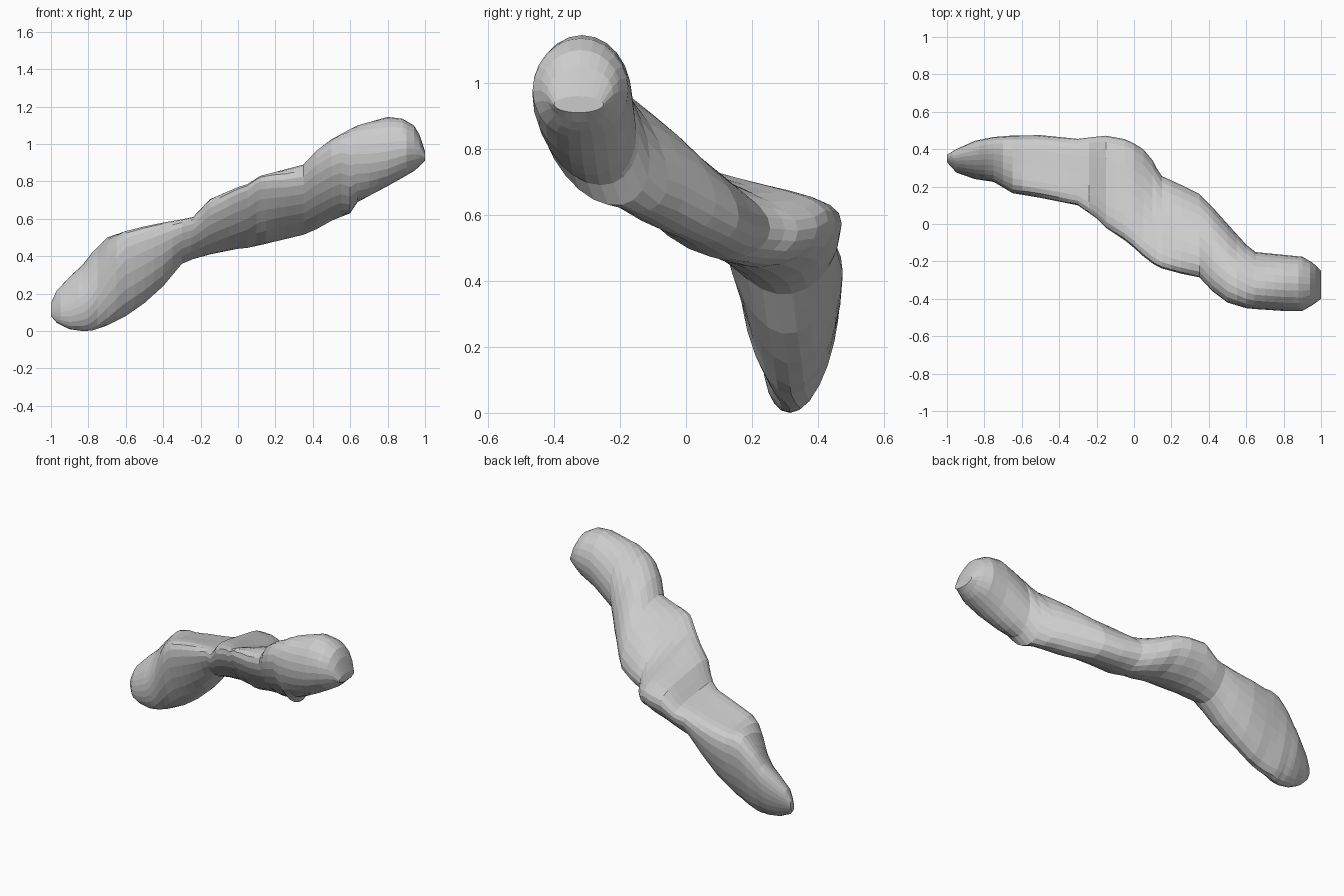
import bpy, bmesh, math

if "Cube" in bpy.data.objects:
    bpy.data.objects.remove(bpy.data.objects["Cube"])

# Front profile: x, lowest z, highest z
HEIGHT = [(-1, .08, .15), (-.97, .045, .215), (-.9, .01, .29), (-.83, 0, .355), (-.78, .003, .42),
          (-.7, .03, .50), (-.6, .08, .535), (-.5, .15, .56), (-.4, .24, .58), (-.3, .36, .597),
          (-.24, .385, .61), (-.15, .41, .705), (0, .44, .77), (.05, .445, .785), (.12, .46, .83),
          (.35, .515, .89), (.42, .545, .965), (.5, .59, 1.025), (.6, .63, 1.08), (.64, .69, 1.10),
          (.8, .775, 1.145), (.88, .82, 1.135), (.94, .855, 1.10), (.97, .88, 1.05), (1, .91, .96)]
# Top profile: x, front y, back y
DEPTH = [(-1, .33, .37), (-.95, .275, .40), (-.85, .24, .445), (-.75, .225, .465), (-.65, .165, .473),
         (-.5, .14, .475), (-.3, .10, .455), (-.2, .03, .467), (-.15, -.02, .472), (-.03, -.10, .45),
         (.08, -.20, .38), (.14, -.235, .26), (.25, -.265, .21), (.35, -.285, .16), (.42, -.36, .09),
         (.5, -.42, 0), (.6, -.45, -.11), (.65, -.455, -.15), (.8, -.465, -.165), (.9, -.465, -.175),
         (.96, -.43, -.21), (1, -.40, -.25)]
# Cross-section shape: x, lean (negative: front side higher), bend (both sides lifted)
SHAPE = [(-1, .4, 0), (-.8, .35, .2), (-.6, -.1, .55), (-.35, -.2, .55), (-.15, -.3, .5),
         (0, -.5, .5), (.1, -.7, .4), (.25, -.65, .1), (.55, -.55, 0), (.66, -.2, 0),
         (.8, 0, 0), (1, 0, 0)]


def sample(table, x):
    for p, q in zip(table, table[1:]):
        if x <= q[0]:
            f = (x - p[0]) / (q[0] - p[0])
            return [a + (b - a) * f for a, b in zip(p[1:], q[1:])]
    return table[-1][1:]


# Lumpy twisted body lofted from leaning, bent oval rings
SIDES = 24
xs = sorted({r[0] for r in HEIGHT} | {-1 + i * .05 for i in range(1, 40)})
xs = [x for i, x in enumerate(xs) if i == 0 or x - xs[i - 1] > .008]
bm = bmesh.new()
rings = []
for x in xs:
    z0, z1 = sample(HEIGHT, x)
    y0, y1 = sample(DEPTH, x)
    lean, bend = sample(SHAPE, x)
    phi = math.asin(lean)
    angles = [math.tau * i / SIDES for i in range(SIDES)]
    raw = [math.sin(t + phi) + bend * math.cos(t) ** 2 for t in angles]
    low, high = min(raw), max(raw)
    rings.append([bm.verts.new((x, (y0 + y1) / 2 + (y1 - y0) / 2 * math.cos(t),
                                z0 + (z1 - z0) * (r - low) / (high - low)))
                  for t, r in zip(angles, raw)])
for a, b in zip(rings, rings[1:]):
    for i in range(SIDES):
        j = (i + 1) % SIDES
        bm.faces.new((a[i], a[j], b[j], b[i]))
bm.faces.new(rings[0])
bm.faces.new(rings[-1])
bmesh.ops.recalc_face_normals(bm, faces=bm.faces[:])
mesh = bpy.data.meshes.new("lumpy_body")
bm.to_mesh(mesh)
bm.free()
obj = bpy.data.objects.new("lumpy_body", mesh)
bpy.context.collection.objects.link(obj)
